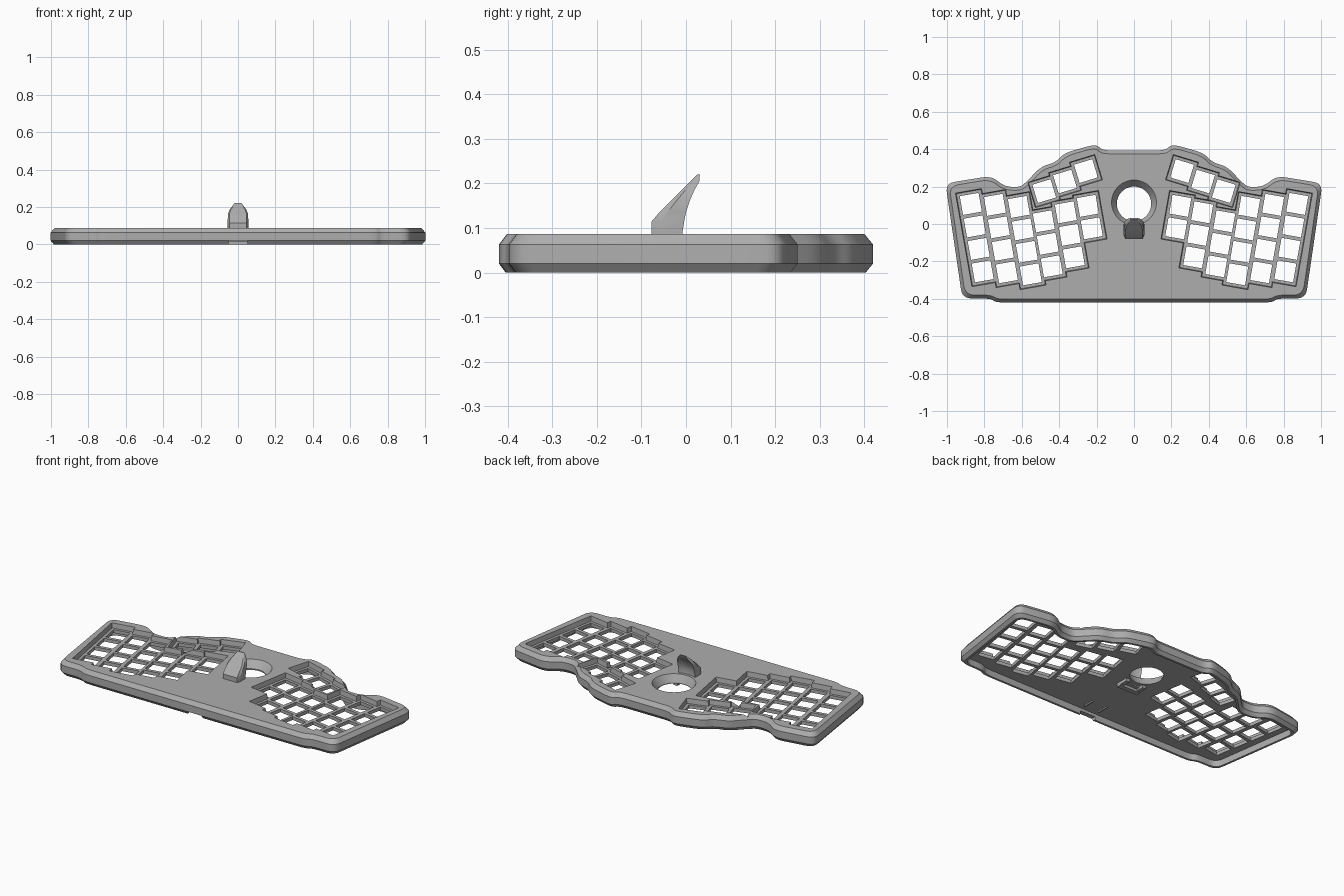
import bpy, bmesh, math
from mathutils import Vector, Matrix

if "Cube" in bpy.data.objects:
    bpy.data.objects.remove(bpy.data.objects["Cube"])

grey = bpy.data.materials.new("case_grey")
grey.use_nodes = True
tone = (0.42, 0.42, 0.42, 1)
grey.diffuse_color = tone
grey.node_tree.nodes["Principled BSDF"].inputs["Base Color"].default_value = tone

TOP, FLOOR, POCKET = 0.087, 0.058, 0.038
PITCH = 0.122


def add_loft(bm, rings):
    """Skin a stack of closed rings and cap both ends."""
    rows = [[bm.verts.new(p) for p in ring] for ring in rings]
    n = len(rows[0])
    for a, b in zip(rows, rows[1:]):
        for i in range(n):
            j = (i + 1) % n
            bm.faces.new((a[i], a[j], b[j], b[i]))
    bm.faces.new(rows[0][::-1])
    bm.faces.new(rows[-1])


def make(name, lofts):
    bm = bmesh.new()
    for rings in lofts:
        add_loft(bm, rings)
    bmesh.ops.recalc_face_normals(bm, faces=bm.faces)
    mesh = bpy.data.meshes.new(name)
    bm.to_mesh(mesh)
    bm.free()
    obj = bpy.data.objects.new(name, mesh)
    bpy.context.collection.objects.link(obj)
    mesh.materials.append(grey)
    return obj


def cut(target, cutter, self_overlap=False):
    mod = target.modifiers.new("cut", "BOOLEAN")
    mod.operation, mod.solver, mod.object = "DIFFERENCE", "EXACT", cutter
    mod.use_self = self_overlap
    bpy.context.view_layer.objects.active = target
    bpy.ops.object.modifier_apply(modifier=mod.name)
    bpy.data.objects.remove(cutter)


def at(points, z):
    return [(p[0], p[1], z) for p in points]


def square(x, y, size, angle):
    turn = Matrix.Rotation(angle, 2)
    h = size / 2
    return [Vector((x, y)) + turn @ Vector(c) for c in ((-h, -h), (h, -h), (h, h), (-h, h))]


def box(x0, x1, y0, y1, z0, z1):
    base = [(x0, y0), (x1, y0), (x1, y1), (x0, y1)]
    return [at(base, z0), at(base, z1)]


def circle(y, r, z, n=48):
    steps = [2 * math.pi * i / n for i in range(n)]
    return [(r * math.cos(t), y + r * math.sin(t), z) for t in steps]


def inset(points, d):
    """Move every edge of a counter-clockwise polygon inward by d."""
    out = []
    for i, p in enumerate(points):
        a = (p - points[i - 1]).normalized()
        b = (points[(i + 1) % len(points)] - p).normalized()
        na, nb = Vector((-a.y, a.x)), Vector((-b.y, b.x))
        out.append(p + (na + nb) * d / (1 + na.dot(nb)))
    return out


def rounded(points, r=0.05, steps=6):
    """Replace each corner with a short curve."""
    out = []
    for i, p in enumerate(points):
        a, b = points[i - 1] - p, points[(i + 1) % len(points)] - p
        s = p + a.normalized() * min(r, a.length * 0.42)
        e = p + b.normalized() * min(r, b.length * 0.42)
        for k in range(steps + 1):
            t = k / steps
            out.append(s * (1 - t) ** 2 + p * 2 * t * (1 - t) + e * t * t)
    return out


# Case outline: half of it, then mirrored
half = [Vector(p) for p in (
    (0.735, -0.42), (0.77, -0.398), (0.918, -0.398), (1.008, 0.217), (0.765, 0.257),
    (0.69, 0.2), (0.61, 0.197), (0.575, 0.225), (0.5, 0.305), (0.42, 0.33),
    (0.37, 0.38), (0.205, 0.427), (0.165, 0.393))]
outline = half + [Vector((-p.x, p.y)) for p in reversed(half)]


def ring(d, z):
    return at(rounded(inset(outline, d)), z)


# Case body with chamfered rims and a hollow underside
case = make("keyboard_case", [[ring(0.015, 0), ring(0, 0.02), ring(0, 0.063), ring(0.018, TOP)]])
cut(case, make("pocket_cutter", [[ring(0.028, -0.05), ring(0.028, POCKET)]]))

# Key positions: bottom key of each column and its key count
columns = [(0.809, -0.253, 4), (0.68, -0.258, 4), (0.552, -0.269, 4),
           (0.44, -0.226, 3), (0.322, -0.178, 3), (0.226, -0.023, 2)]
tilt, rear_tilt = math.radians(10), math.radians(17)
keys = [(x + k * PITCH * math.sin(tilt), y + k * PITCH * math.cos(tilt), tilt)
        for x, y, count in columns for k in range(count)]
keys += [(x, y, rear_tilt) for x, y in ((0.48, 0.176), (0.369, 0.227), (0.257, 0.283))]
keys = [(s * x, y, -s * a) for s in (1, -1) for x, y, a in keys]

# Sunken key wells, then the switch openings through the plate
wells = [[at(square(x, y, PITCH + 0.012, a), FLOOR),
          at(square(x, y, PITCH + 0.022, a), TOP + 0.01)] for x, y, a in keys]
cut(case, make("well_cutter", wells), True)
openings = [[at(square(x, y, 0.102, a), -0.02), at(square(x, y, 0.102, a), 0.2)]
            for x, y, a in keys]
cut(case, make("switch_cutter", openings))

# Round tapered opening and front cable notch
cut(case, make("round_cutter", [[circle(0.108, 0.092, -0.02), circle(0.108, 0.092, 0.045),
                                 circle(0.115, 0.12, TOP), circle(0.115, 0.12, 0.12)]]))
cut(case, make("notch_cutter", [box(-0.05, 0.05, -0.5, -0.36, -0.02, 0.02)]))

# Curved fin with a scooped back: height, front, back, half width, scoop
levels = [(0.03, -0.077, -0.01, 0.055, 0.0), (0.09, -0.077, -0.008, 0.055, 0.012),
          (0.115, -0.077, -0.004, 0.055, 0.018), (0.135, -0.06, 0.0, 0.055, 0.018),
          (0.165, -0.03, 0.01, 0.053, 0.014), (0.185, -0.01, 0.019, 0.045, 0.01),
          (0.205, 0.01, 0.03, 0.03, 0.005), (0.22, 0.025, 0.031, 0.019, 0.0)]
fin_rings = []
for z, front, back, w, scoop in levels:
    fin_rings.append(at([(-w * 0.85, front), (w * 0.85, front), (w, front + 0.3 * (back - front)),
                         (w, back), (w * 0.6, back - scoop * 0.8), (0, back - scoop),
                         (-w * 0.6, back - scoop * 0.8), (-w, back),
                         (-w, front + 0.3 * (back - front))], z))
fin = make("fin", [fin_rings])

# Bracket under the fin, and ribs beside the cable notch
bracket = make("fin_bracket", [box(-0.07, 0.07, -0.06, -0.03, 0.015, POCKET + 0.005),
                               box(-0.07, -0.045, -0.03, 0.018, 0.02, 0.06),
                               box(0.045, 0.07, -0.03, 0.018, 0.02, 0.06)])
ribs = make("cable_ribs", [box(s * 0.05 - 0.004, s * 0.05 + 0.004, -0.36, -0.29, 0.03, POCKET + 0.005)
                           for s in (-1, 1)])

# Smooth the rounded corners, keep real edges sharp
for obj in (case, fin, bracket, ribs):
    bpy.ops.object.select_all(action="DESELECT")
    obj.select_set(True)
    bpy.context.view_layer.objects.active = obj
    bpy.ops.object.shade_smooth_by_angle(angle=math.radians(25))
